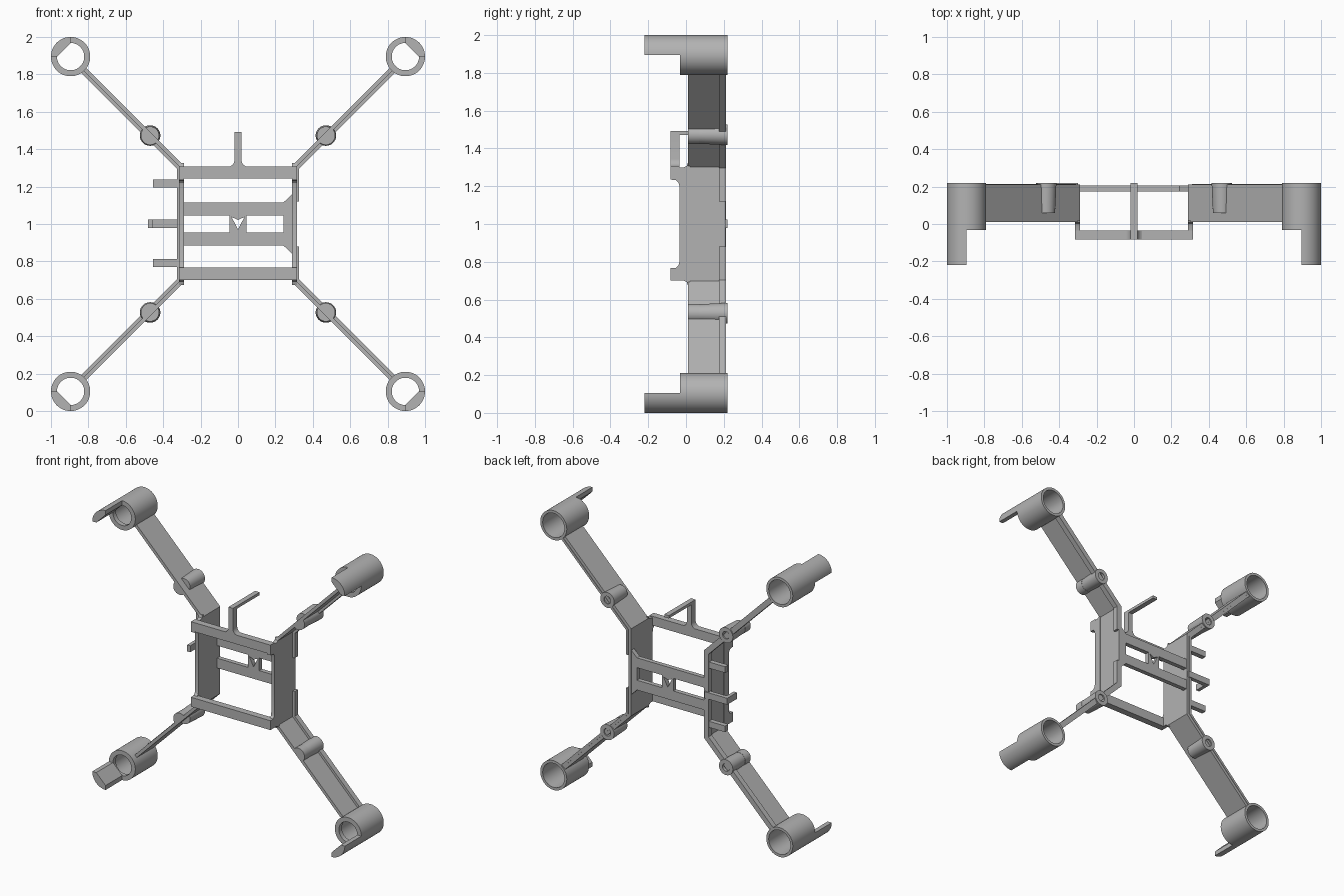
import bpy, bmesh, math
from mathutils import Vector, Matrix

cube = bpy.data.objects.get("Cube")
if cube:
    bpy.data.objects.remove(cube, do_unlink=True)

grey = bpy.data.materials.new("plain grey")
grey.use_nodes = True
grey.diffuse_color = (0.45, 0.45, 0.45, 1)
grey.node_tree.nodes["Principled BSDF"].inputs["Base Color"].default_value = grey.diffuse_color


def finish(name, bm, smooth=True):
    bmesh.ops.recalc_face_normals(bm, faces=bm.faces)
    mesh = bpy.data.meshes.new(name)
    bm.to_mesh(mesh)
    bm.free()
    mesh.materials.append(grey)
    obj = bpy.data.objects.new(name, mesh)
    bpy.context.collection.objects.link(obj)
    if smooth:
        bpy.ops.object.select_all(action='DESELECT')
        obj.select_set(True)
        bpy.context.view_layer.objects.active = obj
        bpy.ops.object.shade_smooth_by_angle(angle=math.radians(30))
    return obj


def prism(name, pts, lo, hi, axis="y"):
    """Extrude an (x, z) outline along y, or a (y, z) outline along x."""
    bm = bmesh.new()
    put = (lambda a, b: (a, lo, b)) if axis == "y" else (lambda a, b: (lo, a, b))
    face = bm.faces.new([bm.verts.new(put(a, b)) for a, b in pts])
    new = bmesh.ops.extrude_face_region(bm, geom=[face])["geom"]
    step = Vector((0, hi - lo, 0)) if axis == "y" else Vector((hi - lo, 0, 0))
    bmesh.ops.translate(bm, vec=step, verts=[v for v in new if isinstance(v, bmesh.types.BMVert)])
    return finish(name, bm)


def box(name, x0, x1, y0, y1, z0, z1):
    return prism(name, [(x0, z0), (x1, z0), (x1, z1), (x0, z1)], y0, y1)


def arc(cx, cz, r, start, end, n=8):
    angles = [math.radians(start + (end - start) * i / n) for i in range(n + 1)]
    return [(cx + r * math.cos(a), cz + r * math.sin(a)) for a in angles]


def lathe(name, x, z, profile, steps=48):
    """Turn a closed (radius, y) profile around the y axis through (x, z)."""
    bm = bmesh.new()
    rings = []
    for i in range(steps):
        a = math.tau * i / steps
        rings.append([bm.verts.new((x + r * math.cos(a), y, z + r * math.sin(a))) for r, y in profile])
    n = len(profile)
    for i in range(steps):
        p, q = rings[i], rings[(i + 1) % steps]
        for j in range(n):
            k = (j + 1) % n
            bm.faces.new([p[j], p[k], q[k], q[j]])
    bmesh.ops.remove_doubles(bm, verts=bm.verts, dist=1e-5)
    return finish(name, bm)


def strip_outline(path, a, b):
    """Outline between two mitred offsets of a path."""
    pts = [Vector(p) for p in path]
    dirs = [(q - p).normalized() for p, q in zip(pts, pts[1:])]
    normals = [Vector((d.y, -d.x)) for d in dirs]

    def offset(d):
        out = []
        for i, p in enumerate(pts):
            n0, n1 = normals[max(i - 1, 0)], normals[min(i, len(normals) - 1)]
            m = (n0 + n1).normalized()
            out.append(p + m * d / m.dot(n0))
        return out
    return [tuple(p) for p in offset(a) + offset(b)[::-1]]


CORNER, HUB, HALF = 0.305, 0.895, 0.305
TIP = 0.83

for sx, side in ((1, "left"), (-1, "right")):
    # Bent wall that runs from motor ring to motor ring through the body side
    path = [(sx * TIP, 1 - TIP), (sx * CORNER, 1 - HALF), (sx * CORNER, 1 + HALF), (sx * TIP, 1 + TIP)]
    prism(side + "_arm_wall", strip_outline(path, -0.017 * sx, 0.005 * sx), 0.01, 0.21)
    # Outer ledge along the back edge, interrupted on the left side
    if sx > 0:
        prism("left_lower_ledge", strip_outline(path[:2] + [(CORNER, 0.88)], 0.004, 0.022), 0.175, 0.213)
        prism("left_upper_ledge", strip_outline([(CORNER, 1.12)] + path[2:], 0.004, 0.022), 0.175, 0.213)
    else:
        prism("right_ledge", strip_outline(path, -0.004, -0.022), 0.175, 0.213)
    # Front part of the body side, flaring forward at the cross bars
    lower = [(0.02, 0.675), (0.01, 0.675), (0.004, 0.692), (-0.012, 0.70), (-0.083, 0.70),
             (-0.083, 0.765), (-0.052, 0.768), (-0.04, 0.78), (-0.035, 0.80)]
    upper = [(y, 2 - z) for y, z in reversed(lower)]
    x0, x1 = sorted((sx * 0.288, sx * 0.315))
    prism(side + "_body_side", lower + upper, x0, x1, "x")

    for sz, level in ((1, "upper"), (-1, "lower")):
        tag = level + "_" + side
        cx, cz = sx * HUB, 1 + sz * HUB
        # Motor ring with a thin front lip
        lathe(tag + "_motor_ring", cx, cz,
              [(0.105, -0.033), (0.105, 0.22), (0.086, 0.22), (0.086, 0.0), (0.073, 0.0), (0.073, -0.033)])
        # Landing finger, an outer quadrant with a flat inner side
        quad = arc(0, 0, 0.105, 0, 90, 12) + [(0, 0.073), (0.073, 0)]
        prism(tag + "_finger", [(cx + sx * a, cz + sz * b) for a, b in quad], -0.22, -0.03)
        # Screw post with a blind hole at the back
        px, pz = sx * 0.47, 1 + sz * 0.473
        lathe(tag + "_screw_post", px, pz,
              [(0, 0.06), (0.048, 0.06), (0.055, 0.22), (0.027, 0.22), (0.027, 0.09), (0, 0.09)], 32)
        mid = math.degrees(math.atan2(-sz, sx))
        prism(tag + "_post_foot", arc(px, pz, 0.05, mid - 90, mid + 90, 14), 0.01, 0.07)

# Front cross bars
box("lower_front_bar", -0.315, 0.315, -0.083, -0.035, 0.70, 0.767)
box("upper_front_bar", -0.315, 0.315, -0.083, -0.035, 1.243, 1.308)

# Upright mast with filleted foot and a bar reaching back
foot = arc(0.058, 1.345, 0.04, 270, 180)
outline = [(0.058, 1.30)] + foot + [(0.018, 1.492)]
prism("mast", outline + [(-x, z) for x, z in reversed(outline)], -0.083, -0.035)
box("mast_back_bar", -0.018, 0.018, -0.04, 0.22, 1.472, 1.492)

# Back rails with a gusseted column on the left
for sz, level in ((1, "upper"), (-1, "lower")):
    z0, z1 = sorted((1 + sz * 0.045, 1 + sz * 0.115))
    box(level + "_back_rail", -0.295, 0.25, 0.175, 0.207, z0, z1)
column = [(0.243, 0.885), (0.295, 0.835), (0.295, 1.165), (0.243, 1.115)]
prism("back_column", column, 0.175, 0.207)

# Centre plate with an arrow opening
for s, side in ((1, "left"), (-1, "right")):
    half = [(0, 0.955), (0, 0.97), (0.034, 1.037), (0, 1.022), (0, 1.05), (0.045, 1.05), (0.045, 0.955)]
    prism(side + "_arrow_plate", [(s * x, z) for x, z in half], 0.175, 0.207)

# Side pegs and the hooked middle peg
for z, level in ((1.216, "upper"), (0.792, "lower")):
    box(level + "_side_peg", -0.455, -0.30, 0.172, 0.207, z - 0.022, z + 0.022)
box("middle_side_peg", -0.48, -0.30, 0.19, 0.22, 0.978, 1.024)
box("middle_peg_hook", -0.48, -0.455, 0.11, 0.20, 0.978, 1.024)
